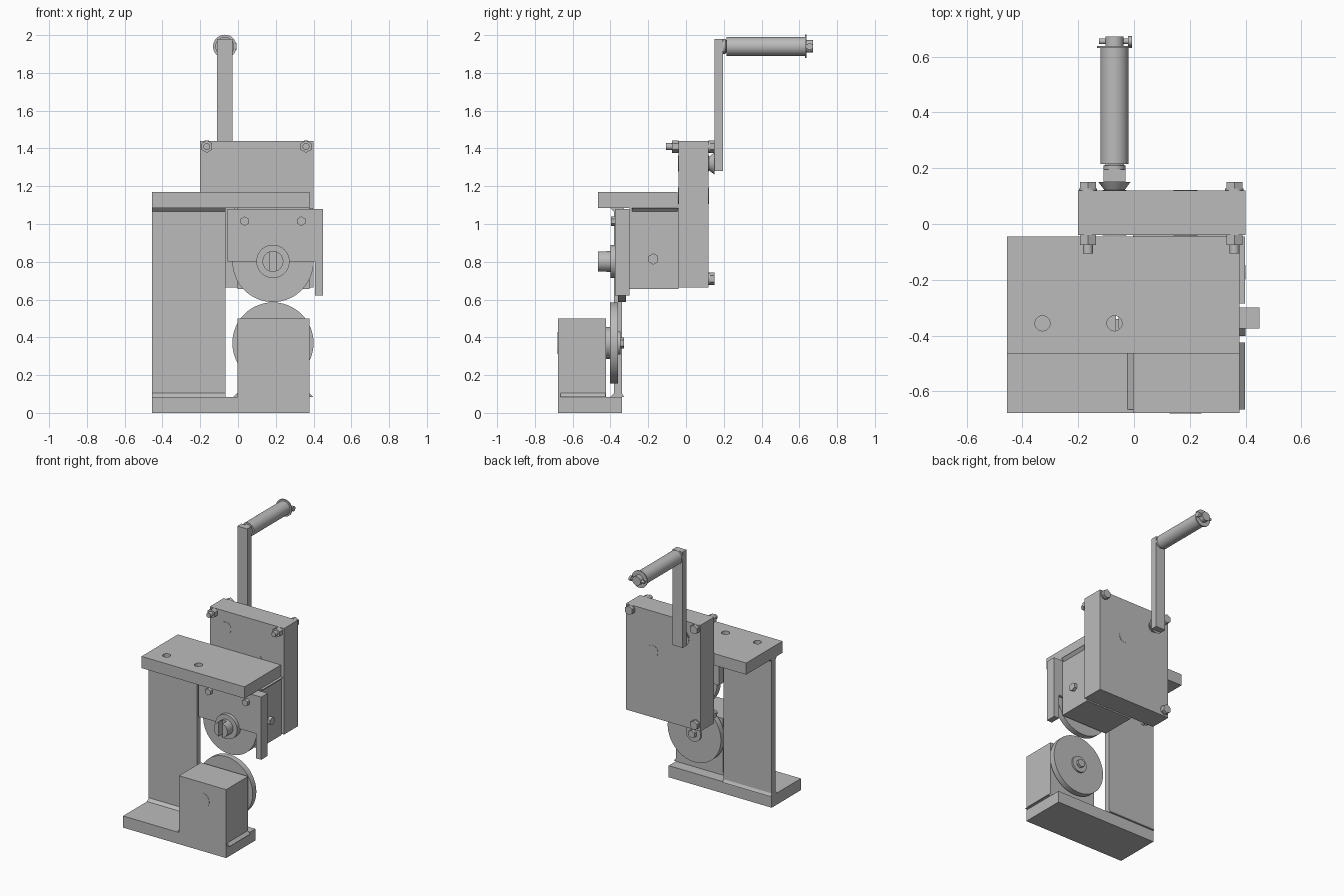
import bpy, bmesh, math
from mathutils import Matrix, Vector

if "Cube" in bpy.data.objects:
    bpy.data.objects.remove(bpy.data.objects["Cube"])

GREY = (0.5, 0.5, 0.5, 1)
steel = bpy.data.materials.new("steel grey")
steel.use_nodes = True
steel.diffuse_color = GREY
steel.node_tree.nodes["Principled BSDF"].inputs["Base Color"].default_value = GREY


def finish(name, bm, smooth=False):
    mesh = bpy.data.meshes.new(name)
    bmesh.ops.recalc_face_normals(bm, faces=bm.faces)
    bm.to_mesh(mesh)
    bm.free()
    obj = bpy.data.objects.new(name, mesh)
    bpy.context.collection.objects.link(obj)
    mesh.materials.append(steel)
    if smooth:
        bpy.ops.object.select_all(action='DESELECT')
        obj.select_set(True)
        bpy.context.view_layer.objects.active = obj
        bpy.ops.object.shade_smooth_by_angle(angle=math.radians(35))
    return obj


def box(name, x, y, z):
    bm = bmesh.new()
    bmesh.ops.create_cube(bm, size=1)
    for v in bm.verts:
        v.co = Vector([lo + (hi - lo) * (c + 0.5) for c, (lo, hi) in zip(v.co, (x, y, z))])
    return finish(name, bm)


def rod(name, start, axis, length, r, r2=None, sides=48):
    """Cylinder or cone running from start along an axis."""
    bm = bmesh.new()
    d = {'X': Vector((1, 0, 0)), 'Y': Vector((0, 1, 0)), 'Z': Vector((0, 0, 1))}[axis]
    turn = d.to_track_quat('Z', 'Y').to_matrix().to_4x4()
    m = Matrix.Translation(Vector(start) + d * length / 2) @ turn
    bmesh.ops.create_cone(bm, cap_ends=True, segments=sides, radius1=r,
                          radius2=r if r2 is None else r2, depth=length, matrix=m)
    return finish(name, bm, sides > 8)


def weld(name, start, end, a, b):
    """Triangular fillet along an edge, with legs a and b."""
    bm = bmesh.new()
    rings = [[bm.verts.new(Vector(p) + Vector(o)) for o in ((0, 0, 0), a, b)]
             for p in (start, end)]
    for ring in rings:
        bm.faces.new(ring)
    for i in range(3):
        j = (i + 1) % 3
        bm.faces.new((rings[0][i], rings[0][j], rings[1][j], rings[1][i]))
    return finish(name, bm)


def cut(target, cutter):
    mod = target.modifiers.new("cut", 'BOOLEAN')
    mod.operation = 'DIFFERENCE'
    mod.solver = 'EXACT'
    mod.object = cutter
    cutter.hide_render = True
    cutter.hide_viewport = True
    cutter.display_type = 'WIRE'


# Frame: base, column and top plate with two holes
LEFT, RIGHT, COL = -0.455, 0.378, -0.065
box("base_plate", (LEFT, RIGHT), (-0.677, -0.34), (0, 0.085))
box("column", (LEFT, COL), (-0.381, -0.34), (0.085, 1.085))
top = box("top_plate", (LEFT, RIGHT), (-0.465, -0.045), (1.085, 1.17))
for i, x in enumerate((-0.328, -0.07)):
    cut(top, rod(f"hole_cutter_{i}", (x, -0.356, 1.05), 'Z', 0.2, 0.027))

# Weld fillets
W = 0.02
for z, s, n in ((0.085, 1, "bottom"), (1.085, -1, "top")):
    for y, t, side in ((-0.381, -1, "front"), (-0.34, 1, "back")):
        wy = W if t < 0 else 0.012
        weld(f"column_weld_{n}_{side}", (LEFT, y, z), (COL, y, z), (0, t * wy, 0), (0, 0, s * W))
for x, t, n in ((-0.003, -1, "right"), (RIGHT, 1, "left")):
    weld(f"motor_weld_{n}", (x, -0.665, 0.085), (x, -0.425, 0.085), (t * W, 0, 0), (0, 0, W))
    weld(f"housing_weld_{n}", (x, -0.285, 1.085), (x, -0.045, 1.085), (t * W, 0, 0), (0, 0, -W))

# Lower block and wheel
CX, LZ, UZ = 0.185, 0.37, 0.802
box("lower_block", (-0.003, RIGHT), (-0.677, -0.423), (0.085, 0.5))
rod("lower_shaft_face", (CX, -0.679, LZ), 'Y', 0.01, 0.057)
rod("lower_spacer", (CX, -0.423, LZ), 'Y', 0.025, 0.085)
rod("lower_wheel", (CX, -0.402, LZ), 'Y', 0.042, 0.215, sides=96)
rod("lower_washer", (CX, -0.36, LZ), 'Y', 0.012, 0.06)
rod("lower_nut", (CX, -0.35, LZ), 'Y', 0.022, 0.03, sides=6)

# Upper housing, guard plate and wheel
box("upper_housing", (-0.003, RIGHT), (-0.3, -0.04), (0.655, 1.085))
box("guard_plate", (-0.055, 0.407), (-0.375, -0.3), (0.802, 1.08))
box("guard_leg", (0.407, 0.45), (-0.375, -0.3), (0.622, 1.08))
rod("upper_wheel", (CX, -0.36, UZ), 'Y', 0.043, 0.215, sides=96)
rod("upper_axle", (CX, -0.32, UZ), 'Y', 0.03, 0.06)
rod("upper_collar", (CX, -0.4, UZ), 'Y', 0.04, 0.088)
boss = rod("slotted_boss", (CX, -0.465, UZ), 'Y', 0.07, 0.055)
cut(boss, box("slot_cutter", (CX - 0.017, CX + 0.017), (-0.5, -0.42), (UZ - 0.1, UZ + 0.1)))
for i, x in enumerate((0.035, 0.335)):
    rod(f"guard_screw_{i}", (x, -0.398, 1.015), 'Y', 0.03, 0.025, sides=6)
rod("housing_side_bolt", (RIGHT - 0.005, -0.173, 0.815), 'X', 0.027, 0.03, sides=6)

# Gearbox: cover, body and back plate
for name, y in (("gearbox_cover", (-0.04, -0.005)), ("gearbox_body", (-0.005, 0.09)),
                ("gearbox_back", (0.09, 0.12))):
    box(name, (-0.2, 0.4), y, (0.665, 1.44))
for name, x, z in (("crank_bearing", -0.07, 1.32), ("drive_bearing", CX, 1.15)):
    rod(name, (x, -0.042, z), 'Y', 0.164, 0.043)

# Through bolts in three corners
for i, (x, z) in enumerate(((0.36, 1.41), (-0.165, 1.41), (-0.165, 0.71))):
    rod(f"bolt_washer_{i}", (x, 0.12, z), 'Y', 0.008, 0.033)
    rod(f"bolt_head_{i}", (x, 0.128, z), 'Y', 0.022, 0.033, sides=6)
    rod(f"bolt_nut_{i}", (x, -0.075, z), 'Y', 0.035, 0.033, sides=6)
    rod(f"bolt_end_{i}", (x, -0.105, z), 'Y', 0.06, 0.018, sides=24)

# Crank arm and handle
HX, HZ = -0.07, 1.94
rod("crank_hub", (HX, 0.12, 1.32), 'Y', 0.03, 0.035, 0.057)
box("crank_arm", (HX - 0.04, HX + 0.04), (0.15, 0.196), (1.28, 1.98))
rod("handle_neck", (HX, 0.19, HZ), 'Y', 0.02, 0.04)
rod("handle_taper", (HX, 0.205, HZ), 'Y', 0.012, 0.04, 0.03)
rod("handle_grip", (HX, 0.215, HZ), 'Y', 0.415, 0.05)
rod("handle_flange", (HX, 0.63, HZ), 'Y', 0.008, 0.062)
rod("handle_spindle", (HX, 0.635, HZ), 'Y', 0.037, 0.033)
rod("handle_pin", (HX - 0.055, 0.655, HZ), 'X', 0.105, 0.01, sides=16)
rod("handle_pin_head", (HX + 0.048, 0.655, HZ), 'X', 0.015, 0.018, sides=16)
